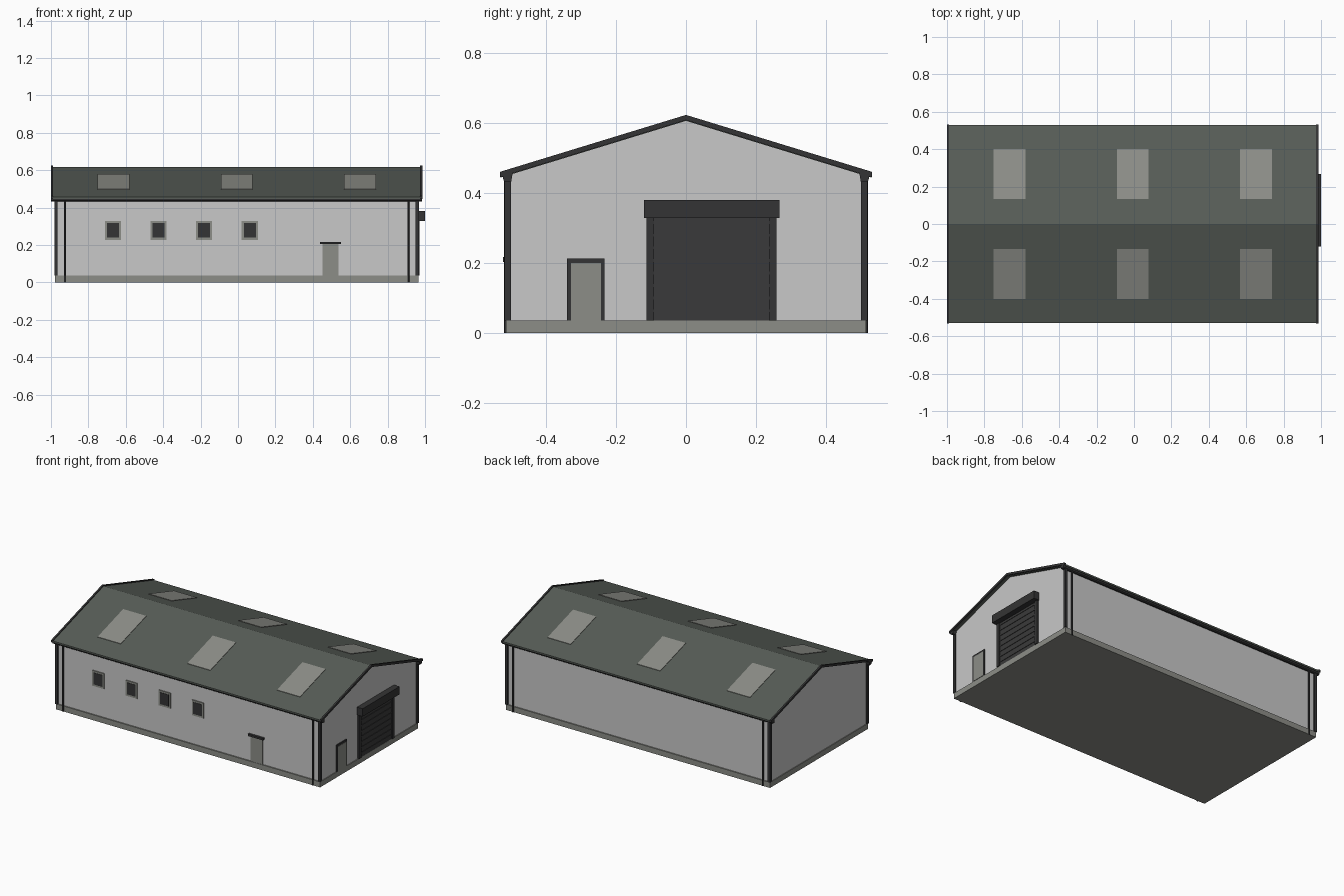
import bpy, bmesh

if "Cube" in bpy.data.objects:
    bpy.data.objects.remove(bpy.data.objects["Cube"])

CX = -0.007          # middle of the building along x
SLOPE = 0.306        # roof pitch


def material(name, rgb):
    m = bpy.data.materials.new(name)
    m.diffuse_color = (*rgb, 1)
    m.use_nodes = True
    m.node_tree.nodes["Principled BSDF"].inputs["Base Color"].default_value = m.diffuse_color
    return m


WALL = material("light grey cladding", (0.58, 0.58, 0.58))
STONE = material("warm grey", (0.265, 0.27, 0.245))
ROOF = material("dark green grey", (0.095, 0.108, 0.095))
DARK = material("charcoal trim", (0.034, 0.034, 0.035))
SHUT = material("shutter charcoal", (0.042, 0.042, 0.043))


def prism(name, profile, x0, x1, mat):
    """Extrude a closed (y, z) profile along x."""
    bm = bmesh.new()
    face = bm.faces.new([bm.verts.new((x0, y, z)) for y, z in profile])
    ext = bmesh.ops.extrude_face_region(bm, geom=[face])
    verts = [g for g in ext["geom"] if isinstance(g, bmesh.types.BMVert)]
    bmesh.ops.translate(bm, verts=verts, vec=(x1 - x0, 0, 0))
    bmesh.ops.recalc_face_normals(bm, faces=bm.faces)
    me = bpy.data.meshes.new(name)
    bm.to_mesh(me)
    bm.free()
    me.materials.append(mat)
    ob = bpy.data.objects.new(name, me)
    bpy.context.collection.objects.link(ob)
    return ob


def box(name, x0, x1, y0, y1, z0, z1, mat):
    return prism(name, [(y0, z0), (y1, z0), (y1, z1), (y0, z1)], x0, x1, mat)


def gable_band(half, top, thick):
    """Inverted V profile following the roof pitch."""
    e = top - SLOPE * half
    return [(-half, e), (0, top), (half, e),
            (half, e - thick), (0, top - thick), (-half, e - thick)]


# Body: plinth, walls with gables, roof
box("plinth", CX - 0.971, CX + 0.971, -0.515, 0.515, 0, 0.036, STONE)
eave = 0.608 - SLOPE * 0.507
prism("walls", [(-0.507, 0.03), (0.507, 0.03), (0.507, eave), (0, 0.608), (-0.507, eave)],
      CX - 0.966, CX + 0.966, WALL)
prism("roof", gable_band(0.53, 0.618, 0.011), CX - 0.985, CX + 0.985, ROOF)

# Verge trims on both gable ends
for n, s in (("left", -1), ("right", 1)):
    a, b = sorted((CX + s * 0.981, CX + s * 0.993))
    prism(n + "_verge_trim", gable_band(0.532, 0.624, 0.015), a, b, DARK)

# Gutters, corner trims and downpipes, mirrored front to back
for side, s in (("front", -1), ("back", 1)):
    prism(side + "_gutter", [(s * 0.496, 0.456), (s * 0.526, 0.456), (s * 0.522, 0.437),
                             (s * 0.516, 0.432), (s * 0.5, 0.432)],
          CX - 0.992, CX + 0.992, DARK)
    for end, t in (("left", -1), ("right", 1)):
        xa, xb = sorted((CX + t * 0.957, CX + t * 0.974))
        ya, yb = sorted((s * 0.5, s * 0.519))
        box(f"{side}_{end}_corner_trim", xa, xb, ya, yb, 0.036, 0.45, DARK)
        bpy.ops.mesh.primitive_cylinder_add(vertices=8, radius=0.006, depth=0.44,
                                            location=(CX + t * 0.918, s * 0.515, 0.22))
        pipe = bpy.context.object
        pipe.name = f"{side}_{end}_downpipe"
        pipe.data.materials.append(DARK)
        bpy.ops.object.shade_smooth_by_angle()

    # Skylights: thin plates lying on each slope
    for i, x in enumerate((CX - 0.659, CX, CX + 0.659)):
        ya, yb = 0.133, 0.401
        za, zb = 0.618 - SLOPE * ya, 0.618 - SLOPE * yb
        prism(f"{side}_skylight_{i + 1}",
              [(s * ya, za - 0.003), (s * yb, zb - 0.003), (s * yb, zb + 0.003), (s * ya, za + 0.003)],
              x - 0.085, x + 0.085, STONE)

# Front windows
for i in range(4):
    x = -0.669 + 0.244 * i
    box(f"window_frame_{i + 1}", x - 0.043, x + 0.043, -0.513, -0.505, 0.227, 0.329, STONE)
    box(f"window_glass_{i + 1}", x - 0.032, x + 0.032, -0.515, -0.508, 0.239, 0.317, DARK)

# Front door with small canopy
box("front_door", 0.452, 0.538, -0.513, -0.5, 0.03, 0.205, STONE)
box("front_door_canopy", 0.438, 0.55, -0.523, -0.5, 0.204, 0.217, DARK)

# Side door on the right gable
XW = CX + 0.966
box("side_door_frame", XW - 0.01, XW + 0.006, -0.341, -0.233, 0.036, 0.214, DARK)
box("side_door", XW - 0.005, XW + 0.008, -0.329, -0.243, 0.036, 0.201, STONE)

# Roller shutter: curtain, ribs, guide rails, box
box("shutter_curtain", XW - 0.01, XW + 0.004, -0.095, 0.242, 0.036, 0.34, SHUT)
for i in range(8):
    z = 0.06 + i * 0.036
    box(f"shutter_rib_{i + 1}", XW, XW + 0.007, -0.092, 0.239, z, z + 0.008, SHUT)
for n, y in (("left", -0.113), ("right", 0.237)):
    box(n + "_shutter_guide", XW - 0.01, XW + 0.011, y, y + 0.022, 0.036, 0.34, DARK)
box("shutter_box", XW - 0.01, 1.0, -0.12, 0.268, 0.329, 0.381, DARK)
